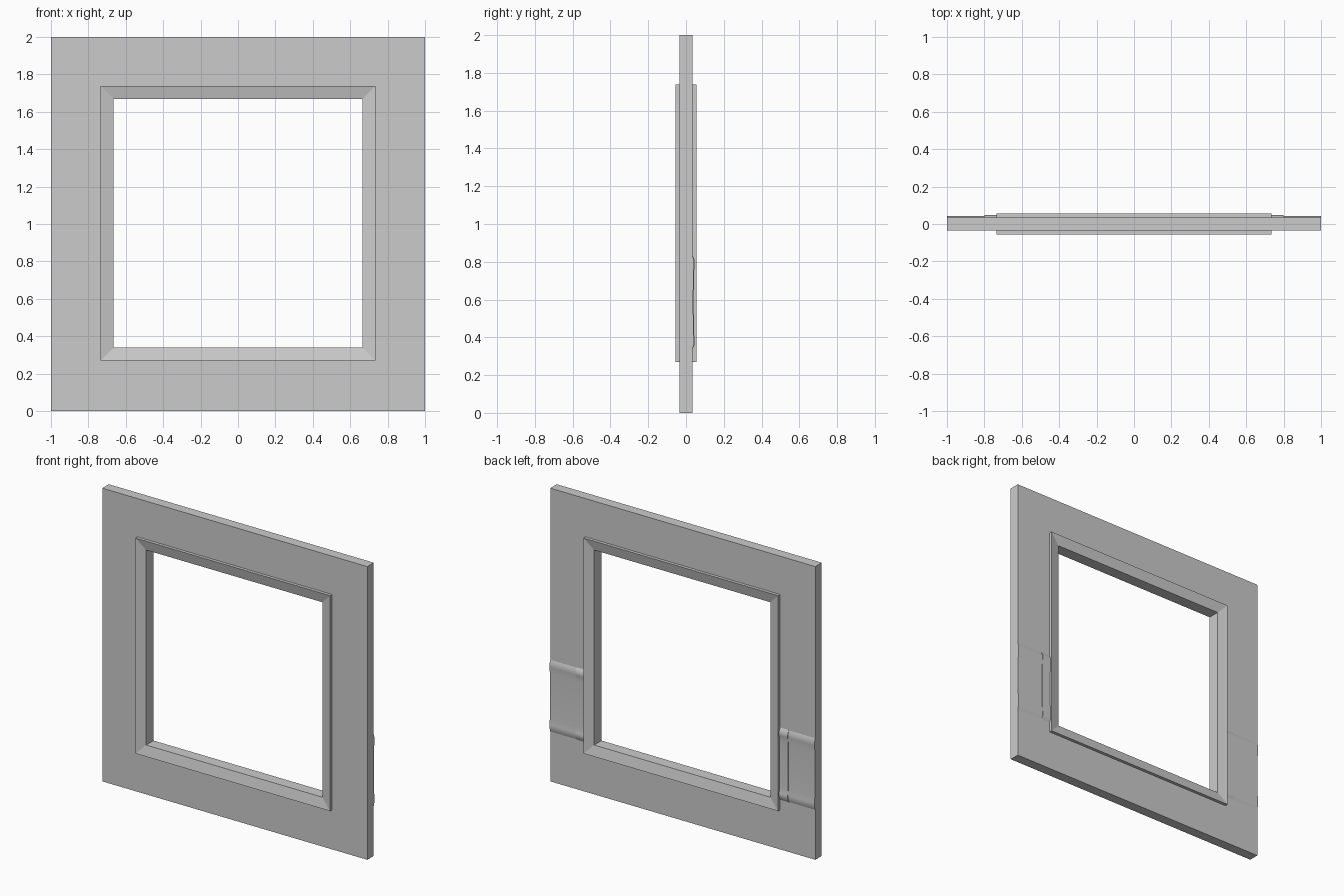
import bpy, bmesh, math

if "Cube" in bpy.data.objects:
    bpy.data.objects.remove(bpy.data.objects["Cube"])


def make_object(name, bm, smooth=False):
    bmesh.ops.recalc_face_normals(bm, faces=bm.faces[:])
    mesh = bpy.data.meshes.new(name)
    bm.to_mesh(mesh)
    bm.free()
    obj = bpy.data.objects.new(name, mesh)
    bpy.context.collection.objects.link(obj)
    if smooth:
        bpy.ops.object.select_all(action='DESELECT')
        obj.select_set(True)
        bpy.context.view_layer.objects.active = obj
        bpy.ops.object.shade_smooth_by_angle(angle=math.radians(50))
    return obj


def bridge_loops(bm, a, b):
    n = len(a)
    for i in range(n):
        j = (i + 1) % n
        bm.faces.new((a[i], a[j], b[j], b[i]))


def square_ring(name, profile):
    """Sweep a closed profile of (half size, y, centre z) round a square with mitred corners."""
    bm = bmesh.new()
    loops = [[bm.verts.new((sx * h, y, cz + sz * h))
              for sx, sz in ((-1, -1), (1, -1), (1, 1), (-1, 1))]
             for h, y, cz in profile]
    for i, loop in enumerate(loops):
        bridge_loops(bm, loop, loops[(i + 1) % len(loops)])
    return make_object(name, bm)


def moulded_plate(name, x0, x1, dish, lip, bead):
    """Shallow dished strip with a rounded bead along its top and bottom edges."""
    back, z0, z1, bead_w = 0.033, 0.335, 0.835, 0.065
    outline = []
    steps = 8
    for i in range(steps + 1):                      # lower bead
        t = i / steps
        base = back + (lip - back) * t
        outline.append((base + (bead - lip) * math.sin(math.pi * t), z0 + bead_w * t))
    for i in range(1, 12):                          # dished middle
        t = i / 12
        y = dish + (lip - dish) * (2 * t - 1) ** 2
        outline.append((y, z0 + bead_w + (z1 - z0 - 2 * bead_w) * t))
    outline += [(y, z0 + z1 - z) for y, z in reversed(outline[:steps + 1])]
    bm = bmesh.new()
    ends = [[bm.verts.new((x, y, z)) for y, z in outline] for x in (x0, x1)]
    bridge_loops(bm, *ends)
    for end in ends:
        bm.faces.new(end)
    return make_object(name, bm, smooth=True)


# Flat square wall panel with a window opening
PANEL_Y, TRIM_Y, TRIM_IN = 0.035, 0.056, 0.04
CZ = 1.004
square_ring("panel", [(1.0, -PANEL_Y, 1.0), (1.0, PANEL_Y, 1.0),
                      (0.735, PANEL_Y, CZ), (0.735, -PANEL_Y, CZ)])

# Window trim standing proud on both faces and sloping in to the opening
square_ring("window_trim", [(0.735, -TRIM_Y, CZ), (0.735, TRIM_Y, CZ),
                            (0.665, TRIM_IN, CZ), (0.665, -TRIM_IN, CZ)])

# Moulded plates on the back, each with a raised collar beside the trim
for side, s in (("left", -1), ("right", 1)):
    moulded_plate(side + "_plate", s * 0.78, s * 1.0, 0.038, 0.041, 0.046)
    moulded_plate(side + "_plate_collar", s * 0.735, s * 0.8, 0.041, 0.044, 0.052)
